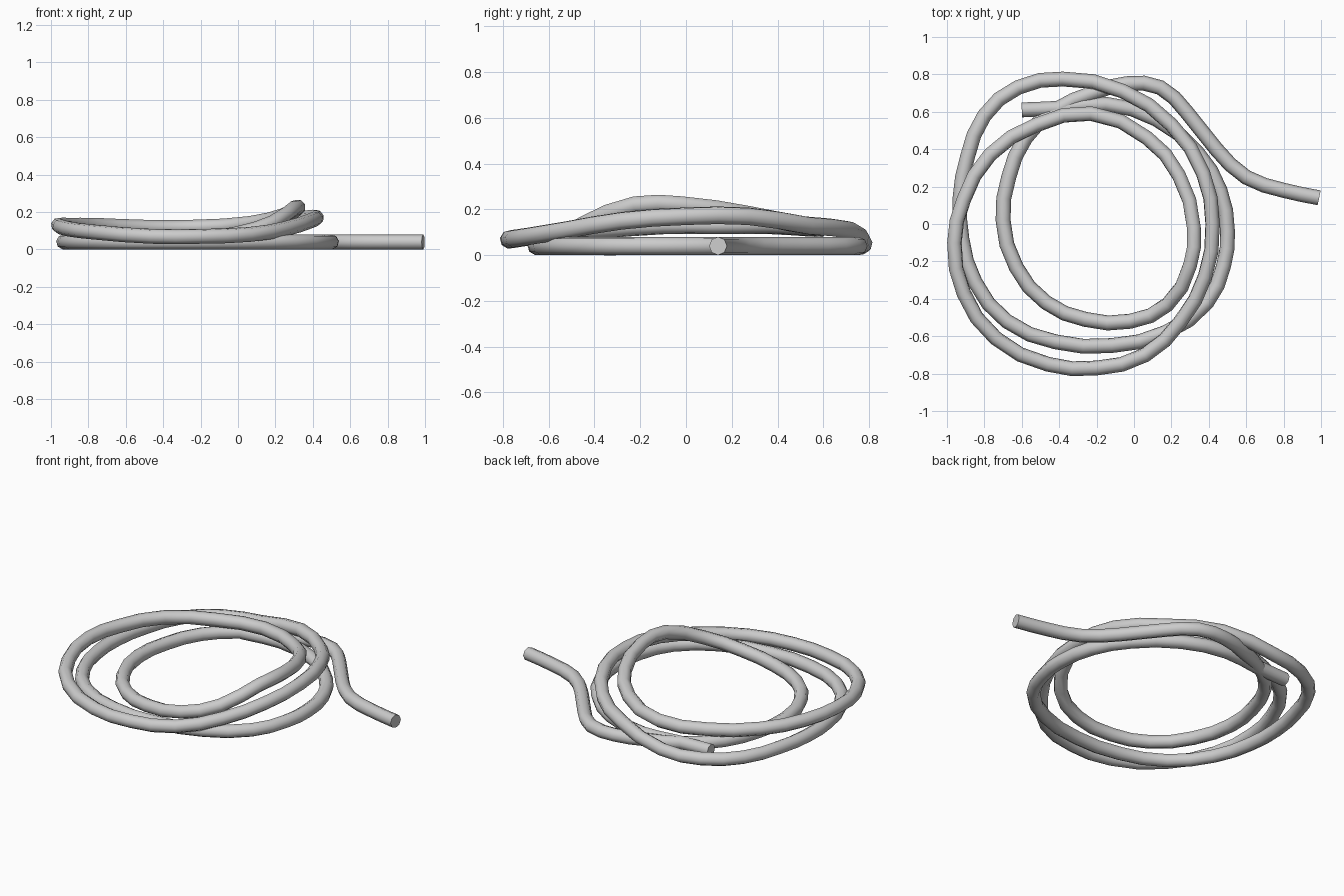
import bpy
from mathutils import Vector

default_cube = bpy.data.objects.get("Cube")
if default_cube:
    bpy.data.objects.remove(default_cube, do_unlink=True)

RADIUS = 0.04


def make_material(name, colour):
    material = bpy.data.materials.new(name)
    material.use_nodes = True
    material.diffuse_color = colour
    material.node_tree.nodes["Principled BSDF"].inputs["Base Color"].default_value = colour
    return material


def on_floor(points):
    """Lift flat path points so that the hose rests on the ground."""
    return [(x, y, RADIUS) for x, y in points]


# Free end that leads away from the coil, resting on the ground
loose_tail = on_floor([
    (.99, .14), (.8, .18), (.6, .25), (.44, .4), (.28, .6), (.14, .73),
    (-.04, .75), (-.22, .7), (-.42, .61), (-.58, .46), (-.67, .25)])

# Smallest turn, climbing on its right side
inner_turn = [
    (-.7, .02, .04), (-.63, -.23, .04), (-.47, -.42, .04), (-.26, -.51, .05),
    (-.02, -.52, .08), (.18, -.43, .14), (.3, -.22, .22), (.32, -.02, .22),
    (.24, .26, .18), (.07, .46, .14), (-.23, .59, .12)]

# Widest turn, lying over the others and dropping at the back
outer_turn = [
    (-.52, .53, .12), (-.77, .37, .13), (-.91, .13, .13), (-.96, -.1, .13),
    (-.91, -.37, .11), (-.74, -.61, .09), (-.46, -.75, .07), (-.2, -.77, .07),
    (.06, -.7, .08), (.25, -.52, .11), (.38, -.28, .15), (.42, 0, .17),
    (.37, .27, .17), (.2, .53, .13), (-.06, .71, .11), (-.38, .775, .05)]

# Last turn along the ground to the short end
ground_turn = on_floor([
    (-.62, .73), (-.8, .58), (-.89, .36), (-.93, .14), (-.92, -.08),
    (-.85, -.31), (-.68, -.52), (-.42, -.63), (-.12, -.65), (.17, -.58),
    (.39, -.42), (.48, -.22), (.5, -.04), (.46, .18), (.34, .38),
    (.12, .56), (-.15, .64), (-.38, .62), (-.6, .61)])

path = [Vector(p) for p in loose_tail + inner_turn + outer_turn + ground_turn]

# One round hose swept along the whole path, with flat end caps
curve = bpy.data.curves.new("coiled_hose", "CURVE")
curve.dimensions = "3D"
curve.resolution_u = 2
curve.bevel_depth = RADIUS
curve.bevel_resolution = 2
curve.use_fill_caps = True
spline = curve.splines.new("BEZIER")
spline.bezier_points.add(len(path) - 1)
for knot, position in zip(spline.bezier_points, path):
    knot.co = position
    knot.handle_left_type = knot.handle_right_type = "AUTO"

hose = bpy.data.objects.new("coiled_hose", curve)
bpy.context.collection.objects.link(hose)
curve.materials.append(make_material("plain grey", (0.6, 0.6, 0.6, 1.0)))

# Turn the sweep into a mesh and shade it smooth, keeping the cap rims sharp
bpy.ops.object.select_all(action="DESELECT")
hose.select_set(True)
bpy.context.view_layer.objects.active = hose
bpy.ops.object.convert(target="MESH")
bpy.ops.object.shade_smooth_by_angle(angle=0.9)
